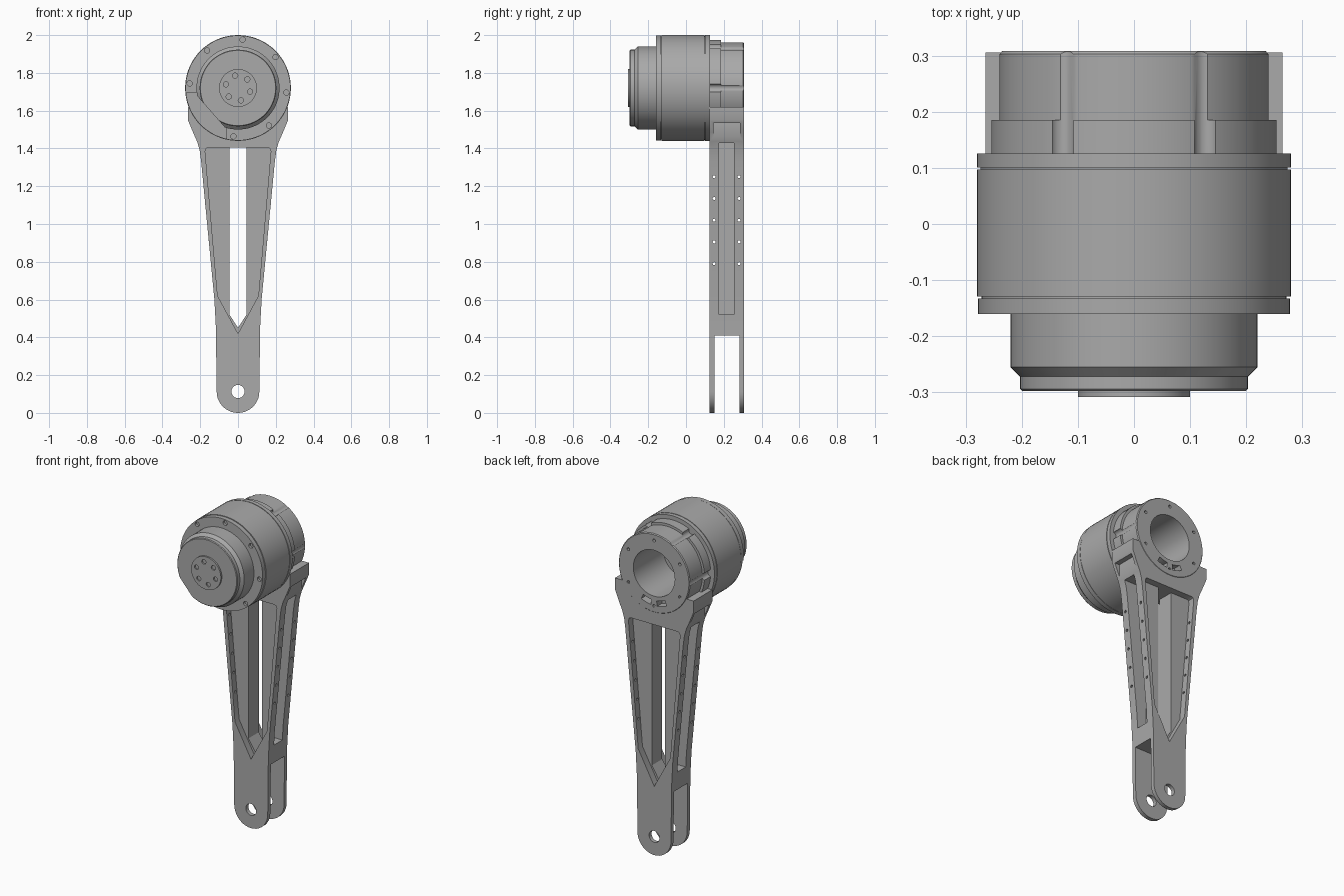
import bpy, bmesh
from math import radians, cos, sin, pi
from mathutils import Vector, Matrix

cube = bpy.data.objects.get("Cube")
if cube:
    bpy.data.objects.remove(cube)

AXIS_Z = 1.72      # height of the motor axis
FRONT, BACK = 0.125, 0.306   # depth of the leg

grey = bpy.data.materials.new("machined grey")
grey.use_nodes = True
grey.diffuse_color = (0.4, 0.4, 0.4, 1)
grey.node_tree.nodes["Principled BSDF"].inputs["Base Color"].default_value = (0.4, 0.4, 0.4, 1)


def finish(name, bm):
    bmesh.ops.recalc_face_normals(bm, faces=bm.faces[:])
    mesh = bpy.data.meshes.new(name)
    bm.to_mesh(mesh)
    bm.free()
    mesh.materials.append(grey)
    obj = bpy.data.objects.new(name, mesh)
    bpy.context.scene.collection.objects.link(obj)
    return obj


def lathe(name, profile, steps=72):
    """Revolve (radius, y) points about the motor axis."""
    bm = bmesh.new()
    verts = [bm.verts.new((r, y, AXIS_Z)) for r, y in profile]
    edges = [bm.edges.new(pair) for pair in zip(verts, verts[1:])]
    bmesh.ops.spin(bm, geom=verts + edges, cent=(0, 0, AXIS_Z), axis=(0, 1, 0),
                   angle=2 * pi, steps=steps, use_duplicate=False)
    bmesh.ops.remove_doubles(bm, verts=bm.verts[:], dist=0.0002)
    return finish(name, bm)


def prism(name, outline, y0, y1):
    """Extrude an (x, z) outline from y0 to y1."""
    bm = bmesh.new()
    face = bm.faces.new([bm.verts.new((x, y0, z)) for x, z in outline])
    moved = bmesh.ops.extrude_face_region(bm, geom=[face])["geom"]
    bmesh.ops.translate(bm, vec=(0, y1 - y0, 0),
                        verts=[v for v in moved if isinstance(v, bmesh.types.BMVert)])
    return finish(name, bm)


def rod(radius, start, end, sides=16):
    a, b = Vector(start), Vector(end)
    turn = (b - a).to_track_quat('Z', 'Y').to_matrix().to_4x4()
    bm = bmesh.new()
    bmesh.ops.create_cone(bm, cap_ends=True, segments=sides, radius1=radius, radius2=radius,
                          depth=(b - a).length, matrix=Matrix.Translation((a + b) / 2) @ turn)
    return finish("cutter", bm)


def box(x0, x1, y0, y1, z0, z1):
    return prism("cutter", [(x0, z0), (x1, z0), (x1, z1), (x0, z1)], y0, y1)


def polar(radius, degrees):
    a = radians(degrees)
    return radius * cos(a), AXIS_Z + radius * sin(a)


def ring_of_rods(count, ring, first, radius, y0, y1):
    rods = []
    for i in range(count):
        x, z = polar(ring, first + i * 360 / count)
        rods.append(rod(radius, (x, y0, z), (x, y1, z)))
    return rods


def mirrored(half):
    """Close a right-hand outline with its left-hand copy."""
    return half + [(-x, z) for x, z in reversed(half) if x > 0.0001]


def cut(obj, cutters):
    for c in cutters:
        c.hide_render = True
        mod = obj.modifiers.new("cut", 'BOOLEAN')
        mod.operation, mod.solver, mod.object = 'DIFFERENCE', 'EXACT', c
    bpy.context.view_layer.update()
    graph = bpy.context.evaluated_depsgraph_get()
    mesh = bpy.data.meshes.new_from_object(obj.evaluated_get(graph))
    obj.modifiers.clear()
    obj.data = mesh
    for c in cutters:
        bpy.data.objects.remove(c)


# Motor housing with seams, and a bore open at the back
housing = lathe("motor_housing", [
    (0, -0.16), (0.278, -0.16), (0.278, -0.133), (0.272, -0.133), (0.272, -0.129),
    (0.28, -0.129), (0.28, 0.097), (0.274, 0.097), (0.274, 0.101), (0.28, 0.101),
    (0.28, 0.126), (0.14, 0.126), (0.14, 0.02), (0.085, 0.02), (0.085, 0.05),
    (0.035, 0.05), (0.035, 0), (0, 0)])
notch = prism("cutter", [(-0.3, 1.695), (-0.2, 1.695), (-0.06, 1.545), (-0.06, 1.4), (-0.3, 1.4)],
              -0.18, -0.15)
cut(housing, [notch] + ring_of_rods(8, 0.257, 84.5, 0.014, -0.18, -0.145)
    + ring_of_rods(6, 0.06, 0, 0.01, 0.04, 0.06))

# Front cap with one flattened side
cap = lathe("front_cap", [(0, -0.14), (0.22, -0.14), (0.22, -0.255), (0.203, -0.272),
                          (0.203, -0.294), (0.199, -0.298), (0, -0.298)])
middle = Vector((0, AXIS_Z))
out = Vector((-0.75, -0.66)).normalized()
along = Vector((-out.y, out.x))
near, far = middle + out * 0.19, middle + out * 0.4
flat = prism("cutter", [near - along * 0.3, near + along * 0.3,
                        far + along * 0.3, far - along * 0.3], -0.32, -0.1)
cut(cap, [flat])

# Output flange with bolt holes
flange = lathe("output_flange", [(0, -0.29), (0.1, -0.29), (0.1, -0.308), (0, -0.308)], 48)
cut(flange, ring_of_rods(6, 0.067, 43, 0.014, -0.32, -0.3))

# Rear hub, fluted on the outside, with screw holes and two lower slots
hub = lathe("rear_hub", [(0.14, 0.12), (0.255, 0.12), (0.255, 0.185), (0.24, 0.185),
                         (0.24, 0.303), (0.235, 0.308), (0.14, 0.308), (0.14, 0.12)])
slots = []
for start in (244, 276):
    angles = [start + 5 * i for i in range(5)]
    slots.append(prism("cutter", [polar(0.165, a) for a in angles]
                       + [polar(0.197, a) for a in reversed(angles)], 0.26, 0.33))
cut(hub, ring_of_rods(6, 0.257, 0, 0.022, 0.1, 0.33)
    + ring_of_rods(6, 0.2, 30, 0.009, 0.29, 0.33) + slots)

# Tapered leg with shoulders and a rounded foot
foot = [(0.113 * cos(radians(a)), 0.113 + 0.113 * sin(radians(a))) for a in range(0, -91, -9)]
leg = prism("leg", mirrored([(0.265, 1.62), (0.265, 1.55), (0.238, 1.485), (0.216, 1.435),
                             (0.203, 1.39), (0.195, 1.33), (0.125, 0.6), (0.117, 0.45)] + foot),
            FRONT, BACK)
window = mirrored([(0.16, 1.405), (0.17, 1.4), (0.174, 1.385), (0.108, 0.62), (0, 0.42)])
slot = mirrored([(0.045, 1.405), (0.045, 0.52), (0, 0.45)])
cutters = [
    rod(0.2, (0, 0, AXIS_Z), (0, 0.4, AXIS_Z), 64),
    prism("cutter", window, 0.1, 0.165),
    prism("cutter", window, 0.265, 0.33),
    prism("cutter", slot, 0.1, 0.33),
    box(-0.3, 0.3, 0.15, 0.282, -0.1, 0.41),
    rod(0.035, (0, 0, 0.113), (0, 0.4, 0.113), 32),
]
# Side channels, shoulder recesses and rows of rivet holes
for side in (1, -1):
    x0, x1 = sorted((side * 0.062, side * 0.4))
    cutters.append(box(x0, x1, 0.175, 0.255, 0.52, 1.43))
    x0, x1 = sorted((side * 0.228, side * 0.4))
    cutters.append(box(x0, x1, 0.145, 0.286, 1.45, 1.535))
for i in range(5):
    z = 0.79 + 0.115 * i
    for y in (0.149, 0.281):
        cutters.append(rod(0.008, (-0.4, y, z), (0.4, y, z), 10))
cut(leg, cutters)

# Smooth round surfaces, keep machined edges sharp
for obj in (housing, cap, flange, hub, leg):
    bpy.ops.object.select_all(action='DESELECT')
    obj.select_set(True)
    bpy.context.view_layer.objects.active = obj
    bpy.ops.object.shade_smooth_by_angle(angle=radians(30))
